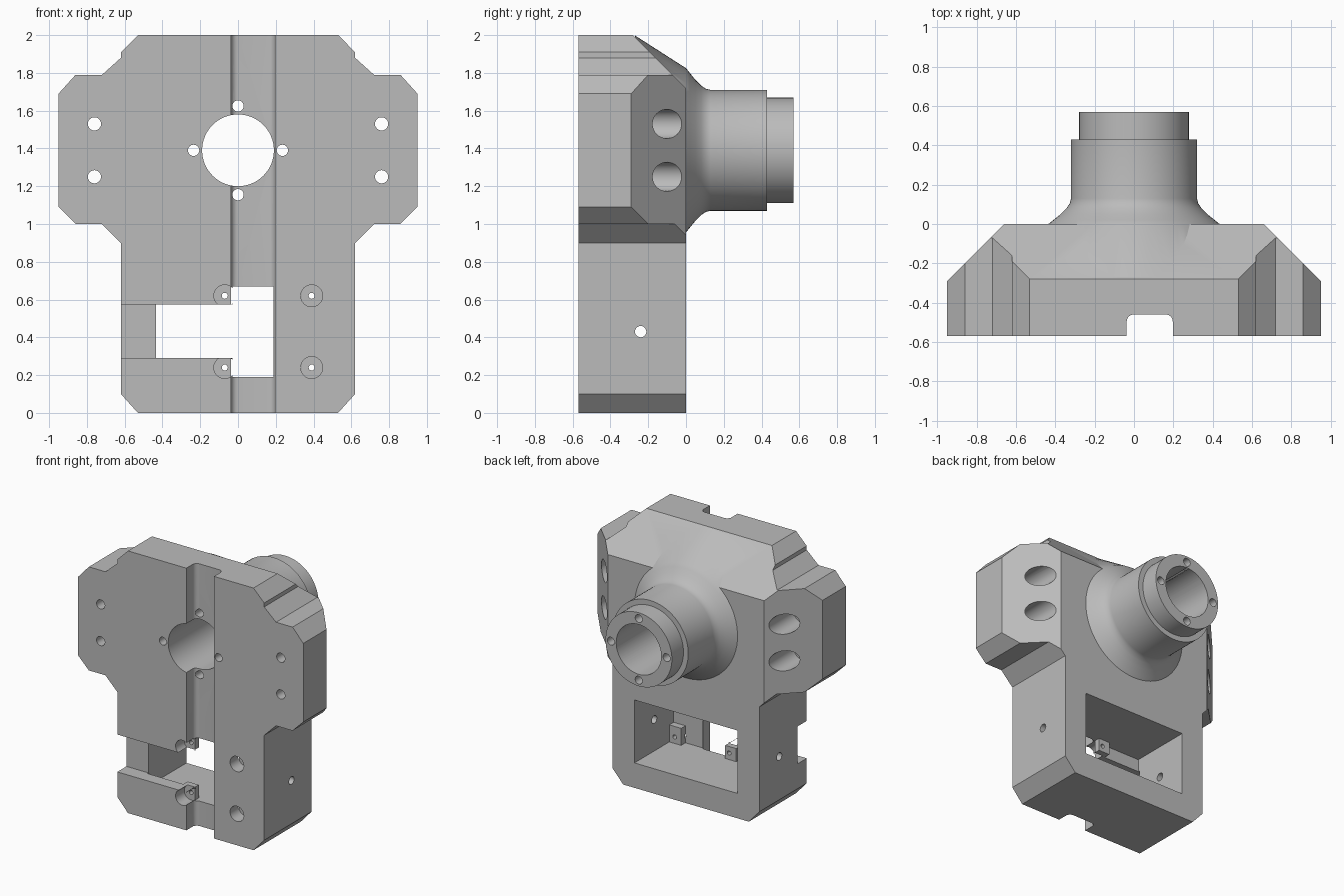
import bpy
import bmesh
from math import cos, sin, pi
from mathutils import Vector

default = bpy.data.objects.get("Cube")
if default:
    bpy.data.objects.remove(default, do_unlink=True)

metal = bpy.data.materials.new("machined_grey")
metal.use_nodes = True
grey = (0.5, 0.5, 0.5, 1)
metal.diffuse_color = grey
metal.node_tree.nodes["Principled BSDF"].inputs["Base Color"].default_value = grey


def finish(name, bm):
    bmesh.ops.recalc_face_normals(bm, faces=bm.faces)
    mesh = bpy.data.meshes.new(name)
    bm.to_mesh(mesh)
    bm.free()
    mesh.materials.append(metal)
    ob = bpy.data.objects.new(name, mesh)
    bpy.context.collection.objects.link(ob)
    return ob


def prism(name, points, axis, start, end):
    """Extrude a 2D outline along an axis."""
    place = {"x": lambda u, v, w: (w, u, v),
             "y": lambda u, v, w: (u, w, v),
             "z": lambda u, v, w: (u, v, w)}[axis]
    bm = bmesh.new()
    face = bm.faces.new([bm.verts.new(place(u, v, start)) for u, v in points])
    out = bmesh.ops.extrude_face_region(bm, geom=[face])
    verts = [g for g in out["geom"] if isinstance(g, bmesh.types.BMVert)]
    bmesh.ops.translate(bm, verts=verts,
                        vec=Vector(place(0, 0, end)) - Vector(place(0, 0, start)))
    return finish(name, bm)


def rod(name, u, v, r, axis, start, end, n=32):
    ring = [(u + r * cos(2 * pi * i / n), v + r * sin(2 * pi * i / n)) for i in range(n)]
    return prism(name, ring, axis, start, end)


def box(name, x0, x1, z0, z1, y0, y1):
    return prism(name, [(x0, z0), (x1, z0), (x1, z1), (x0, z1)], "y", y0, y1)


def combine(tool, operation="DIFFERENCE"):
    mod = body.modifiers.new("shape", "BOOLEAN")
    mod.operation = operation
    mod.solver = "EXACT"
    mod.object = tool
    bpy.context.view_layer.objects.active = body
    bpy.ops.object.modifier_apply(modifier=mod.name)
    bpy.data.objects.remove(tool, do_unlink=True)


# Body: front outline trimmed by the plan and side chamfers
half = [(0.53, 0), (0.62, 0.1), (0.62, 0.9), (0.72, 1), (0.86, 1), (0.95, 1.09),
        (0.95, 1.69), (0.86, 1.79), (0.72, 1.79), (0.62, 1.88), (0.62, 1.91), (0.53, 2)]
body = prism("spindle_housing", half + [(-x, z) for x, z in reversed(half)], "y", -1, 0.5)
plan = [(0.66, 0), (1.16, -0.5), (1.16, -0.57)]
combine(prism("plan", plan + [(-x, y) for x, y in reversed(plan)], "z", -1, 3), "INTERSECT")
side = [(-0.8, -0.2), (0.2, -0.2), (0.2, 1.52), (-0.38, 2.1), (-0.8, 2.1)]
combine(prism("side", side, "x", -2, 2), "INTERSECT")

# Rear neck with flared root
AXIS_Z = 1.39
neck = [(-0.27, 0), (-0.27, 0.608), (0, 0.435), (0.02, 0.41), (0.05, 0.373), (0.08, 0.343),
        (0.105, 0.326), (0.13, 0.32), (0.43, 0.32), (0.43, 0.28), (0.57, 0.28), (0.57, 0)]
bm = bmesh.new()
verts = [bm.verts.new((0, y, AXIS_Z + r)) for y, r in neck]
edges = [bm.edges.new(pair) for pair in zip(verts, verts[1:])]
bmesh.ops.spin(bm, geom=verts + edges, cent=(0, 0, AXIS_Z), axis=(0, 1, 0),
               angle=2 * pi, steps=72)
bmesh.ops.remove_doubles(bm, verts=bm.verts, dist=0.0001)
combine(finish("neck", bm), "UNION")

# Front slot with rounded inner corners
r = 0.035
left = [(-0.037 + r - r * cos(a * pi / 12), -0.46 - r + r * sin(a * pi / 12)) for a in range(7)]
right = [(0.16 - x, y) for x, y in reversed(left)]
combine(prism("slot", [(-0.037, -0.7)] + left + right + [(0.197, -0.7)], "z", -0.2, 2.2))

# Rear pocket and side notch through the front wall
combine(box("pocket", -0.435, 0.435, 0.19, 0.67, -0.472, 0.2))
combine(box("notch", -0.8, 0.05, 0.29, 0.575, -0.8, -0.46))

# Screw tabs behind the front wall
for x0, x1, z0, z1 in [(-0.13, -0.037, 0.575, 0.7), (-0.13, -0.037, 0.15, 0.29),
                       (0.335, 0.46, 0.54, 0.7), (0.335, 0.46, 0.15, 0.32)]:
    combine(box("tab", x0, x1, z0, z1, -0.5, -0.42), "UNION")

# Counterbored screw holes in the tabs
for x in (-0.07, 0.39):
    for z in (0.24, 0.62):
        combine(rod("counterbore", x, z, 0.058, "y", -0.8, -0.465))
        combine(rod("screw_hole", x, z, 0.016, "y", -0.8, -0.4, 16))

# Central bore and its four screw holes
combine(rod("bore", 0, AXIS_Z, 0.19, "y", -1, 1, 64))
for i in range(4):
    combine(rod("ring_hole", 0.235 * cos(i * pi / 2), AXIS_Z + 0.235 * sin(i * pi / 2),
                0.03, "y", -1, 1, 24))

# Wing mounting holes and the side holes into the pocket
for s in (-1, 1):
    for z in (1.25, 1.53):
        combine(rod("wing_hole", s * 0.76, z, 0.035, "y", -1, 0.3, 24))
        combine(rod("wing_counterbore", s * 0.76, z, 0.077, "y", -0.32, 0.3))
    combine(rod("side_hole", -0.24, 0.43, 0.03, "x", s * 0.35, s * 0.8, 24))

bpy.ops.object.select_all(action="DESELECT")
body.select_set(True)
bpy.context.view_layer.objects.active = body
bpy.ops.object.shade_smooth_by_angle(angle=pi / 7)
